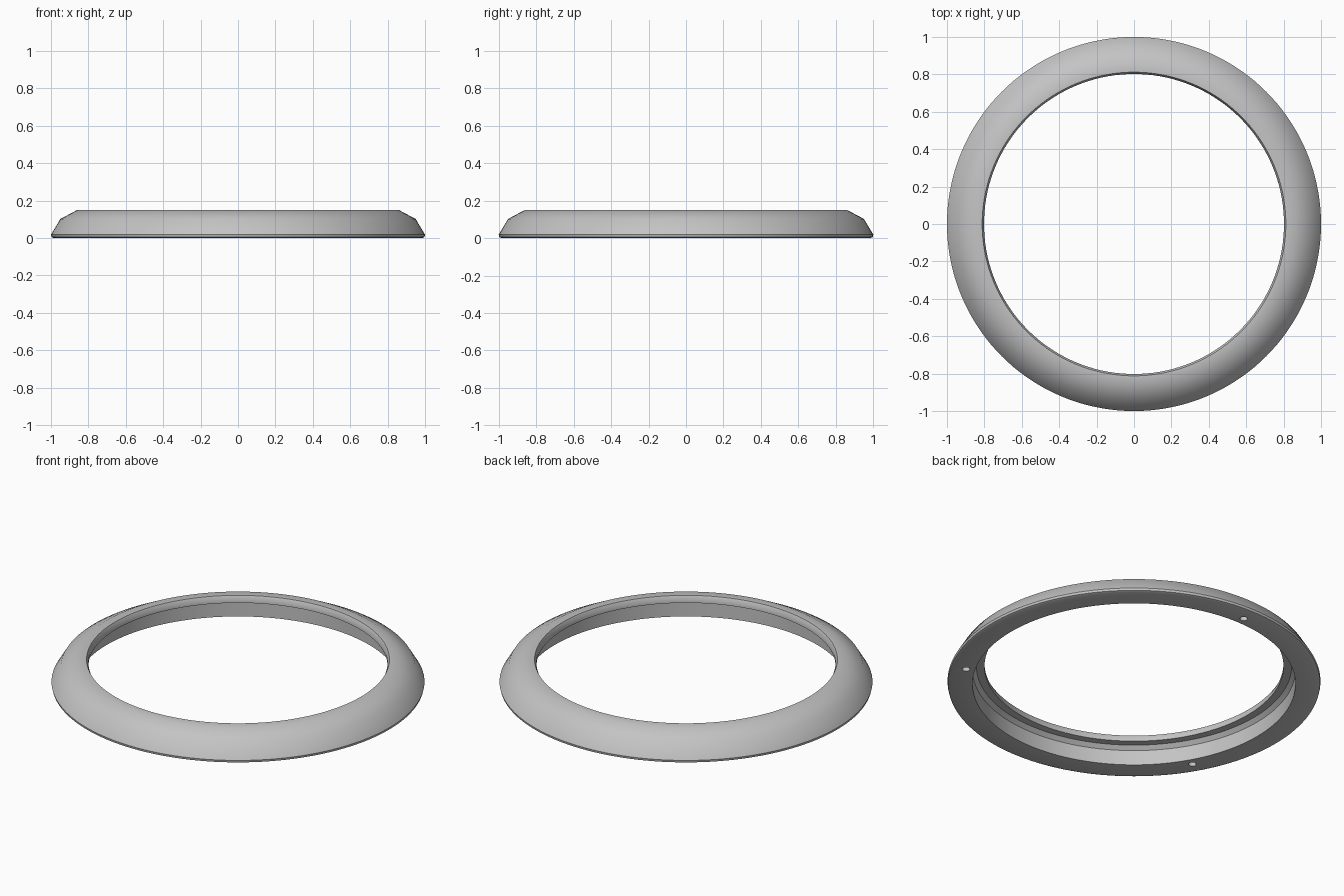
import bpy
import bmesh
import math
from mathutils import Matrix, Vector

default = bpy.data.objects.get("Cube")
if default:
    bpy.data.objects.remove(default, do_unlink=True)

# Single grey finish
grey = bpy.data.materials.new("light grey")
grey.use_nodes = True
colour = (0.55, 0.55, 0.55, 1)
grey.diffuse_color = colour
grey.node_tree.nodes["Principled BSDF"].inputs["Base Color"].default_value = colour


def make_object(name, bm):
    bmesh.ops.recalc_face_normals(bm, faces=bm.faces)
    mesh = bpy.data.meshes.new(name)
    bm.to_mesh(mesh)
    bm.free()
    mesh.materials.append(grey)
    obj = bpy.data.objects.new(name, mesh)
    bpy.context.collection.objects.link(obj)
    return obj


def lathe(name, profile, steps=144):
    """Spin a closed (radius, height) profile round the z axis."""
    bm = bmesh.new()
    verts = [bm.verts.new((r, 0, z)) for r, z in profile]
    edges = [bm.edges.new((a, b)) for a, b in zip(verts, verts[1:] + verts[:1])]
    bmesh.ops.spin(bm, geom=verts + edges, cent=(0, 0, 0), axis=(0, 0, 1),
                   angle=math.tau, steps=steps)
    bmesh.ops.remove_doubles(bm, verts=bm.verts, dist=0.0001)
    return make_object(name, bm)


# Bezel ring: sloped outside, chamfered lip, stepped recess underneath
ring = lathe("bezel_ring", [
    (0.985, 0), (0.997, 0.005), (1.0, 0.018),          # rounded foot
    (0.95, 0.102), (0.86, 0.15), (0.812, 0.15),        # domed outside
    (0.802, 0.13), (0.802, 0.11),                      # inner lip
    (0.845, 0.11), (0.866, 0.088), (0.866, 0),         # recess
])

# Three blind screw holes in the underside
bm = bmesh.new()
for angle in (90, 210, 330):
    turn = Matrix.Rotation(math.radians(angle), 4, "Z")
    spot = turn @ Vector((0.915, 0, 0))
    bmesh.ops.create_cone(bm, cap_ends=True, segments=24, radius1=0.021,
                          radius2=0.021, depth=0.12,
                          matrix=Matrix.Translation(spot))
cutter = make_object("screw_hole_cutter", bm)
cutter.hide_render = True

cut = ring.modifiers.new("screw holes", "BOOLEAN")
cut.operation = "DIFFERENCE"
cut.solver = "EXACT"
cut.object = cutter

bpy.ops.object.select_all(action="DESELECT")
ring.select_set(True)
bpy.context.view_layer.objects.active = ring
bpy.ops.object.modifier_apply(modifier=cut.name)
bpy.data.objects.remove(cutter, do_unlink=True)
bpy.ops.object.shade_smooth_by_angle(angle=math.radians(35))
